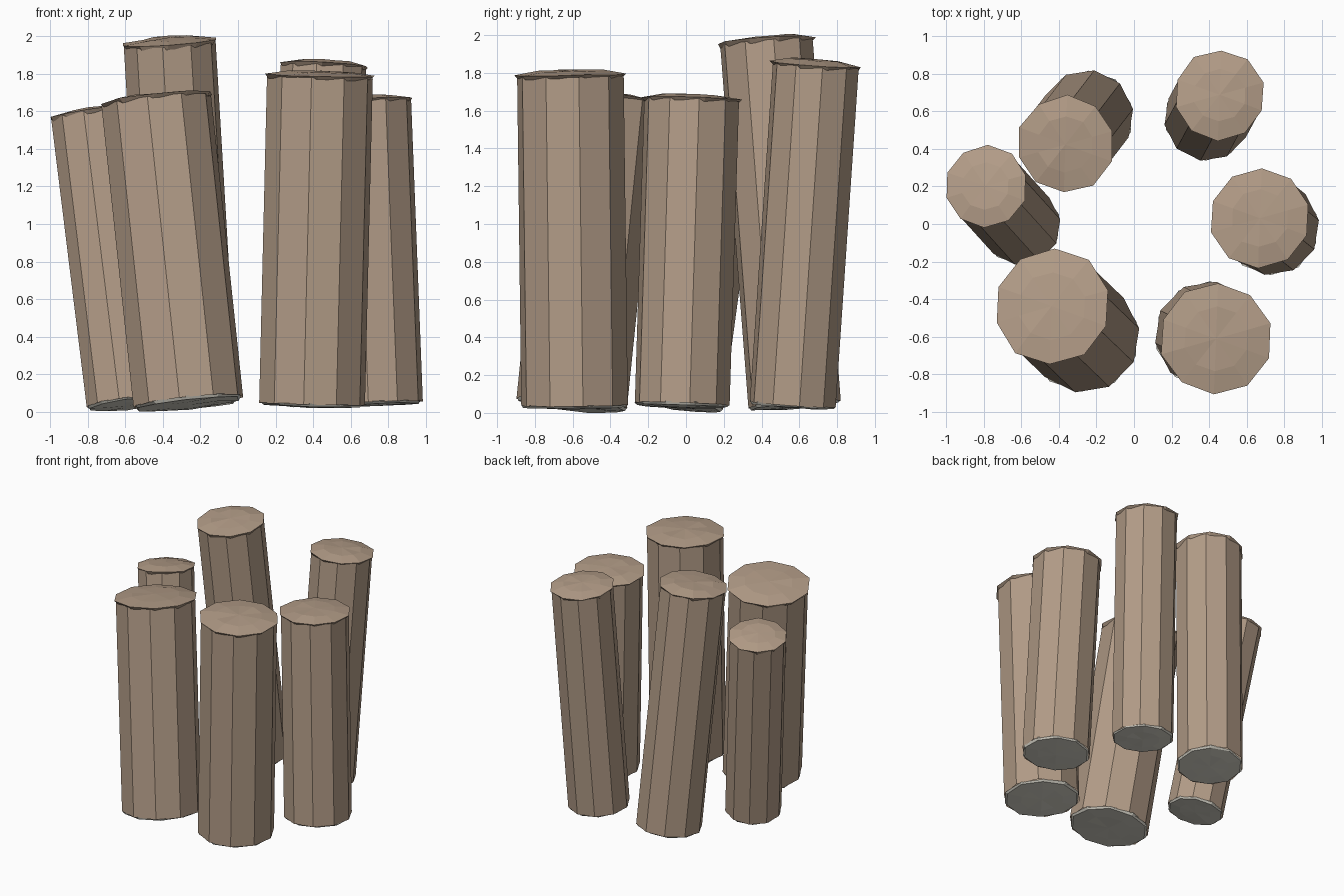
import bpy, bmesh, math, random
from mathutils import Vector, Matrix

if "Cube" in bpy.data.objects:
    bpy.data.objects.remove(bpy.data.objects["Cube"])

random.seed(4)
SIDES = 10


def material(name, rgb):
    m = bpy.data.materials.new(name)
    m.diffuse_color = (*rgb, 1)
    m.use_nodes = True
    m.node_tree.nodes["Principled BSDF"].inputs["Base Color"].default_value = m.diffuse_color
    return m


bark = material("tan_brown", (0.45, 0.335, 0.245))
pale = material("pale_cream", (0.70, 0.68, 0.60))


def lathe(name, rings, matrix, mat, phase, jitter=0.0, tip=None, flip=False):
    """Stack of ten-sided rings (radius, height), optionally closed to a point."""
    bm = bmesh.new()
    loops = []
    for i, (r, z) in enumerate(rings):
        loop = []
        for k in range(SIDES):
            a = phase + 2 * math.pi * k / SIDES
            rr = r * (1 + random.uniform(-jitter, jitter))
            zz = z + random.uniform(-jitter, jitter) * 0.25
            loop.append(bm.verts.new((rr * math.cos(a), rr * math.sin(a), zz)))
        loops.append(loop)
    for lo, hi in zip(loops, loops[1:]):
        for k in range(SIDES):
            n = (k + 1) % SIDES
            f = [lo[k], lo[n], hi[n], hi[k]]
            bm.faces.new(f[::-1] if flip else f)
    if tip is not None:
        t = bm.verts.new((0, 0, tip))
        for k in range(SIDES):
            f = [loops[-1][k], loops[-1][(k + 1) % SIDES], t]
            bm.faces.new(f[::-1] if flip else f)
    mesh = bpy.data.meshes.new(name)
    bm.to_mesh(mesh)
    bm.free()
    mesh.materials.append(mat)
    ob = bpy.data.objects.new(name, mesh)
    ob.matrix_world = matrix
    bpy.context.collection.objects.link(ob)


def post(name, base, top, r):
    p0, p1 = Vector(base), Vector(top)
    axis = p1 - p0
    L = axis.length
    rot = Vector((0, 0, 1)).rotation_difference(axis).to_matrix().to_4x4()
    M = Matrix.Translation(p0) @ rot
    ph = math.radians(9)
    # straight shaft
    lathe(name + "_shaft", [(r * 0.985, 0), (r * 0.985, L - 0.012)], M, bark, ph)
    # overhanging, slightly domed top
    lathe(name + "_top_cap", [(r * 0.96, L - 0.022), (r * 1.035, L - 0.002),
                              (r * 0.6, L + 0.016)], M, bark, ph + 0.12, 0.02, L + 0.022)
    # shallow pale cut end underneath
    lathe(name + "_bottom_cap", [(r * 0.975, 0.004), (r * 0.93, -0.01), (r * 0.55, -0.015)],
          M, pale, ph + 0.12, 0.015, -0.016, True)


# name, bottom centre, top centre, radius
POSTS = [
    ("back_left_post", (-0.25, 0.575, 0.045), (-0.365, 0.425, 1.973), 0.252),
    ("left_post", (-0.60, -0.01, 0.045), (-0.79, 0.20, 1.587), 0.214),
    ("front_left_post", (-0.265, -0.605, 0.05), (-0.437, -0.44, 1.667), 0.302),
    ("front_right_post", (0.395, -0.59, 0.04), (0.437, -0.612, 1.795), 0.290),
    ("right_post", (0.735, -0.02, 0.045), (0.672, 0.03, 1.667), 0.258),
    ("back_right_post", (0.39, 0.565, 0.045), (0.456, 0.688, 1.851), 0.234),
]
for p in POSTS:
    post(*p)
